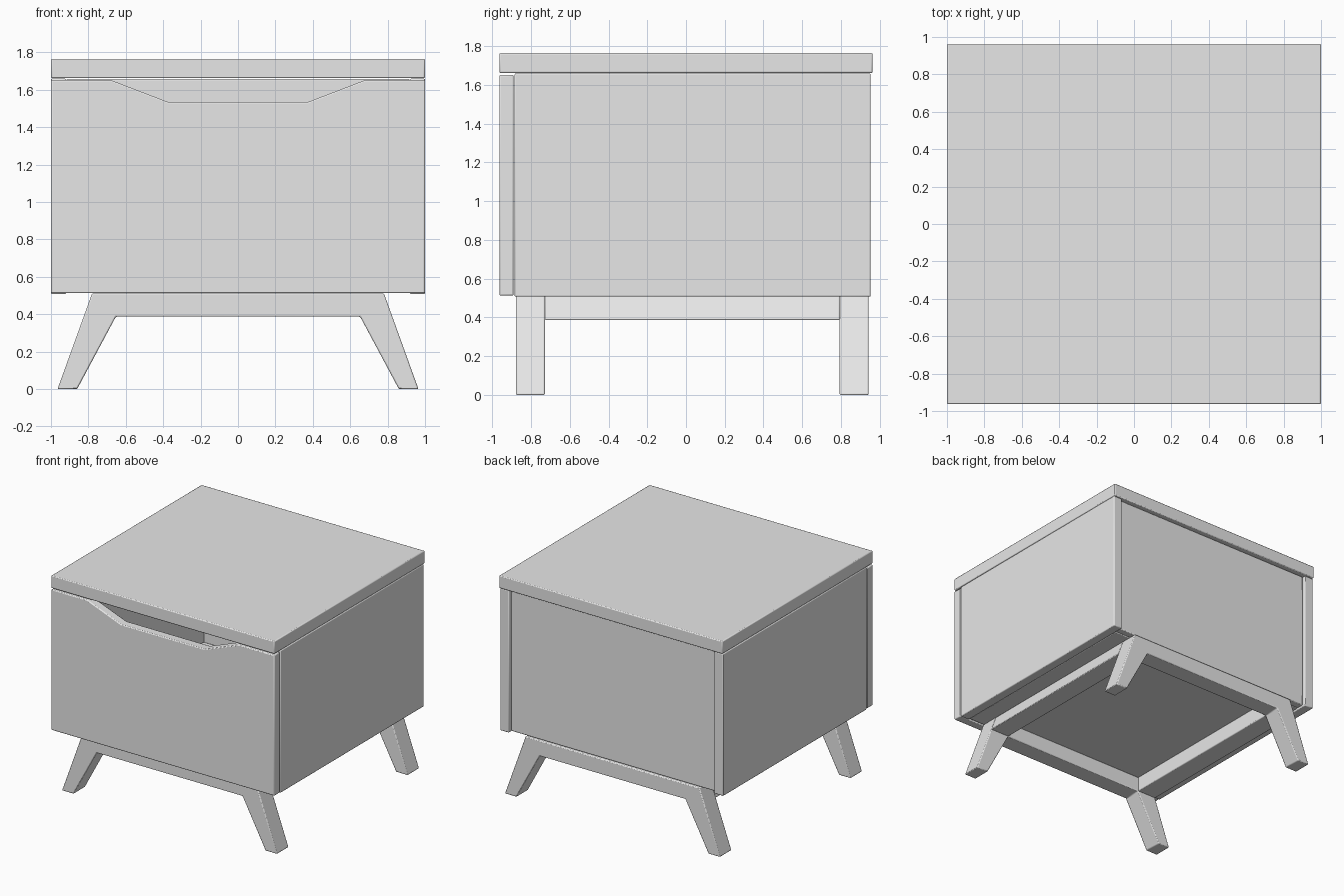
import bpy, bmesh
from mathutils import Vector

if "Cube" in bpy.data.objects:
    bpy.data.objects.remove(bpy.data.objects["Cube"], do_unlink=True)

GREY = (0.8, 0.8, 0.8, 1)
mat = bpy.data.materials.new("light_grey")
mat.use_nodes = True
mat.diffuse_color = GREY
bsdf = next(n for n in mat.node_tree.nodes if n.type == 'BSDF_PRINCIPLED')
bsdf.inputs["Base Color"].default_value = GREY


def slab(name, outline, y0, y1, bevel=0.007):
    """Extrude an x-z outline from y0 to y1 and soften its edges."""
    bm = bmesh.new()
    face = bm.faces.new([bm.verts.new((x, y0, z)) for x, z in outline])
    new = bmesh.ops.extrude_face_region(bm, geom=[face])["geom"]
    verts = [v for v in new if isinstance(v, bmesh.types.BMVert)]
    bmesh.ops.translate(bm, verts=verts, vec=Vector((0, y1 - y0, 0)))
    bmesh.ops.recalc_face_normals(bm, faces=bm.faces)
    mesh = bpy.data.meshes.new(name)
    bm.to_mesh(mesh)
    bm.free()
    mesh.materials.append(mat)
    obj = bpy.data.objects.new(name, mesh)
    bpy.context.collection.objects.link(obj)
    mod = obj.modifiers.new("soft_edges", 'BEVEL')
    mod.width, mod.segments = bevel, 2
    return obj


def box(name, x0, x1, y0, y1, z0, z1):
    return slab(name, [(x0, z0), (x1, z0), (x1, z1), (x0, z1)], y0, y1)


def mirrored(half):
    """Complete a symmetric outline from its +x half."""
    return half + [(-x, z) for x, z in reversed(half)]


# Cabinet
box("top_board", -1, 1, -0.963, 0.963, 1.662, 1.765)
for side, s in (("left", 1), ("right", -1)):
    box(side + "_side_panel", *sorted((s * 0.92, s)), -0.885, 0.953, 0.507, 1.66)
box("back_panel", -0.917, 0.917, 0.87, 0.93, 0.515, 1.658)
box("floor_panel", -0.917, 0.917, -0.88, 0.87, 0.513, 0.55)

# Drawer front with its cut-out grip
grip = [(1, 0.513), (1, 1.652), (0.68, 1.652), (0.375, 1.535)]
slab("drawer_front", mirrored(grip), -0.963, -0.89)

# Splayed leg frames, front and back
legs = [(0.78, 0.512), (0.965, 0), (0.86, 0), (0.653, 0.387)]
for end, y in (("front", -0.878), ("back", 0.793)):
    slab(end + "_leg_frame", mirrored(legs), y, y + 0.15)

# Slanted rails joining the two frames
for side, s in (("left", 1), ("right", -1)):
    rail = [(0.78, 0.512), (0.825, 0.387), (0.653, 0.387), (0.653, 0.512)]
    slab(side + "_rail", [(s * x, z) for x, z in rail], -0.73, 0.795)

# Smooth the softened edges only
for obj in bpy.context.collection.objects:
    obj.select_set(obj.type == 'MESH')
    if obj.type == 'MESH':
        bpy.context.view_layer.objects.active = obj
bpy.ops.object.shade_smooth_by_angle()
